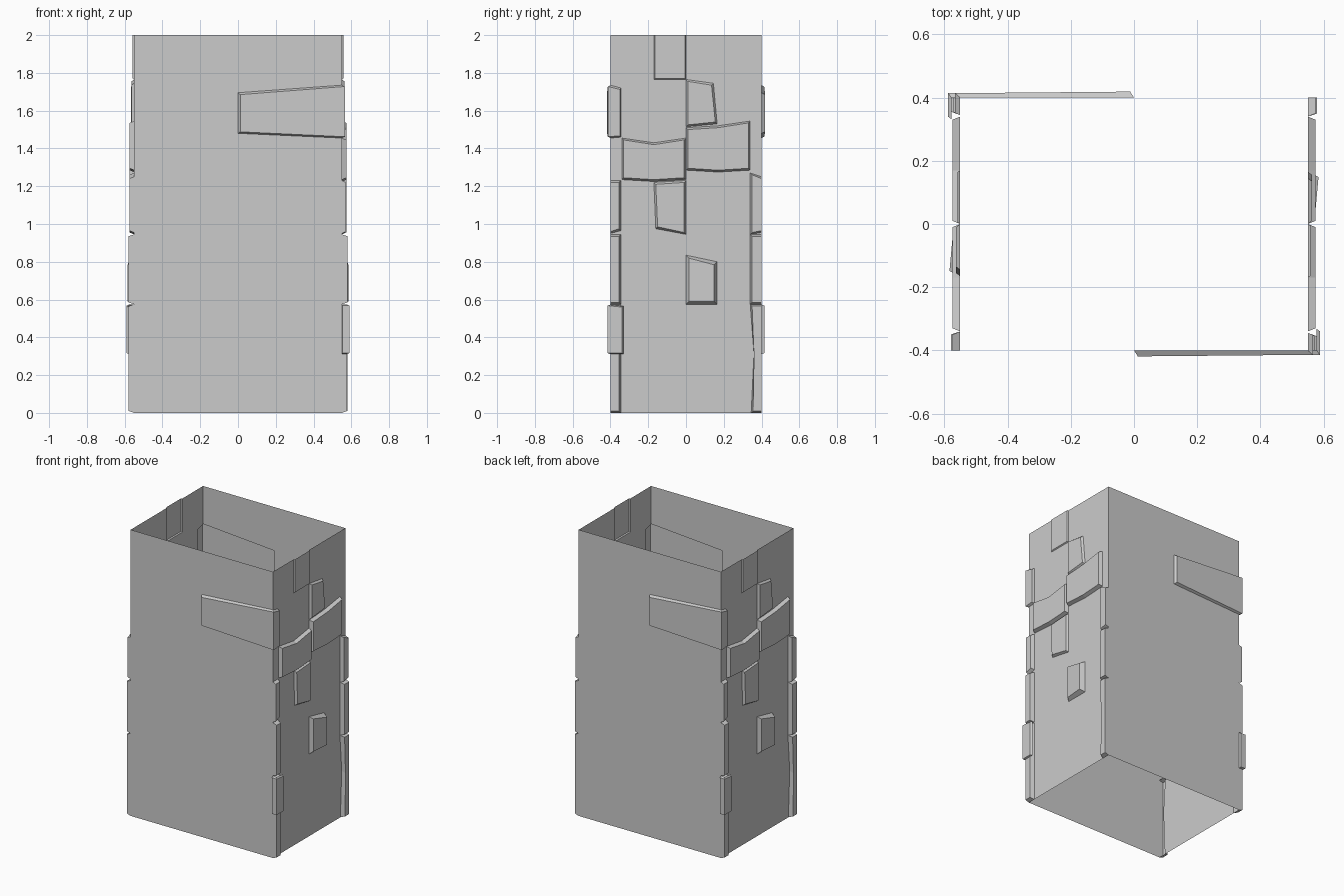
import bpy, bmesh, math
from mathutils import Vector, Matrix
from mathutils.geometry import delaunay_2d_cdt

if "Cube" in bpy.data.objects:
    bpy.data.objects.remove(bpy.data.objects["Cube"])

WX, WY, H = 0.55, 0.40, 2.0   # half width, half depth, height


def ccw(poly):
    area = sum(a[0] * b[1] - b[0] * a[1] for a, b in zip(poly, poly[1:] + poly[:1]))
    return poly if area > 0 else poly[::-1]


def add_pair(name, verts, faces, tidy=False):
    """Make a mesh part and its twin, turned half round the vertical axis."""
    mesh = bpy.data.meshes.new(name)
    bm = bmesh.new()
    vs = [bm.verts.new(v) for v in verts]
    for f in faces:
        bm.faces.new([vs[i] for i in f])
    if tidy:
        bmesh.ops.dissolve_limit(bm, angle_limit=0.01, verts=bm.verts, edges=bm.edges)
    bm.to_mesh(mesh)
    bm.free()
    for i in range(2):
        ob = bpy.data.objects.new(f"{name}_{i + 1}", mesh)
        ob.matrix_world = Matrix.Rotation(math.pi * i, 4, 'Z')
        bpy.context.collection.objects.link(ob)


def wall(name, half, holes, place):
    """Single-sheet wall with openings behind the raised stones."""
    polys = [[(-half, 0), (half, 0), (half, H), (-half, H)]] + [ccw(h) for h in holes]
    pts, idx = [], []
    for p in polys:
        idx.append(list(range(len(pts), len(pts) + len(p))))
        pts += [Vector(q) for q in p]
    out = delaunay_2d_cdt(pts, [], idx, 1, 1e-5)
    faces = [f for f, src in zip(out[2], out[5]) if list(src) == [0]]
    add_pair(name, [place(v[0], v[1], 0) for v in out[0]], faces)


def on_side(u, v, d):
    return (WX + d, u, v)


def on_front(u, v, d):
    return (u, -WY - d, v)


def stone(name, outline, depth, inset=0.01, tilt=0.0):
    """Raised stone with chamfered sides, flush at the wall corners."""
    p = ccw(outline)
    n = len(p)
    cu = (min(q[0] for q in p) + max(q[0] for q in p)) / 2
    cv = (min(q[1] for q in p) + max(q[1] for q in p)) / 2

    def pull(val, mid, locked):
        if locked or abs(val - mid) < 0.012:
            return val
        return val - math.copysign(inset, val - mid)

    top = [(pull(u, cu, abs(u) > 0.399), pull(v, cv, v > 1.999)) for u, v in p]
    verts = [on_side(u, v, 0) for u, v in p]
    verts += [on_side(u, v, depth + tilt * (u - cu)) for u, v in top]
    faces = [list(range(n, 2 * n))]
    for i in range(n):
        j = (i + 1) % n
        if p[i][1] > 1.999 and p[j][1] > 1.999:
            continue                      # open at the rim
        faces.append([i, j, n + j, n + i])
    add_pair(name, verts, faces)


def wrap_stone(name, base, outer):
    """Slab folded round a corner: lists of (x, y, z_low, z_high)."""
    verts = []
    for x, y, lo, hi in base + outer:
        verts += [(x, y, lo), (x, y, hi)]
    faces = []
    for k in (0, 1):
        b, o = 2 * k, 6 + 2 * k
        faces += [[o, o + 2, o + 3, o + 1],
                  [o + 1, o + 3, b + 3, b + 1],
                  [b, b + 2, o + 2, o]]
    faces += [[0, 6, 7, 1], [4, 5, 11, 10]]
    add_pair(name, verts, faces)


# stones on the narrow side: outline (y, z), depth, chamfer, tilt
stones = {
    "rim_stone": ([(-.17, 1.765), (0, 1.765), (0, 2), (-.17, 2)], .008, .005, 0),
    "upper_stone": ([(0, 1.515), (.165, 1.53), (.145, 1.745), (0, 1.765)], .014, .01, 0),
    "mid_right_stone": ([(0, 1.285), (.17, 1.275), (.34, 1.285), (.34, 1.545),
                         (.17, 1.52), (0, 1.51)], .025, .01, 0),
    "mid_left_stone": ([(-.34, 1.235), (-.17, 1.225), (0, 1.235), (0, 1.455),
                        (-.17, 1.43), (-.34, 1.455)], .025, .01, 0),
    "hanging_stone": ([(-.16, .975), (0, .945), (0, 1.23), (-.17, 1.22)], .016, .01, 0),
    "lower_stone": ([(0, .575), (.165, .575), (.165, .80), (0, .835)], .028, .016, .09),
    "back_quoin_low": ([(.345, 0), (.4, 0), (.4, .575), (.34, .575), (.36, .32)], .029, .01, 0),
    "back_quoin_mid": ([(.34, .575), (.4, .575), (.4, .945), (.34, .945)], .03, .01, 0),
    "back_quoin_top": ([(.34, .945), (.4, .955), (.4, 1.25), (.34, 1.27)], .025, .01, 0),
    "front_quoin_low": ([(-.4, 0), (-.345, 0), (-.345, .57), (-.4, .57)], .027, .01, 0),
    "front_quoin_mid": ([(-.4, .575), (-.345, .575), (-.345, .945), (-.4, .945)], .029, .01, 0),
    "front_quoin_top": ([(-.4, .95), (-.345, .965), (-.345, 1.23), (-.4, 1.23)], .022, .01, 0),
}
for key, (outline, depth, inset, tilt) in stones.items():
    stone(key, outline, depth, inset, tilt)

# walls, open behind the stones and behind the corner slab
side_holes = [s[0] for s in stones.values()]
side_holes.append([(-.4, 1.455), (-.345, 1.46), (-.345, 1.72), (-.4, 1.735)])
wall("side_wall", WY, side_holes, on_side)
wall("front_wall", WX, [[(0, 1.48), (WX, 1.455), (WX, 1.735), (0, 1.695)]], on_front)

# long slab folded round the front corner
wrap_stone("corner_slab",
           [(0, -.4, 1.48, 1.695), (.55, -.4, 1.455, 1.735), (.55, -.345, 1.46, 1.72)],
           [(.012, -.419, 1.488, 1.685), (.566, -.414, 1.462, 1.728), (.566, -.35, 1.467, 1.712)])

# small block folded round the lower corner
wrap_stone("corner_block",
           [(.55, -.4, .312, .573), (.578, -.4, .312, .573), (.578, -.332, .312, .565)],
           [(.552, -.415, .316, .568), (.589, -.415, .316, .568), (.589, -.34, .316, .56)])
